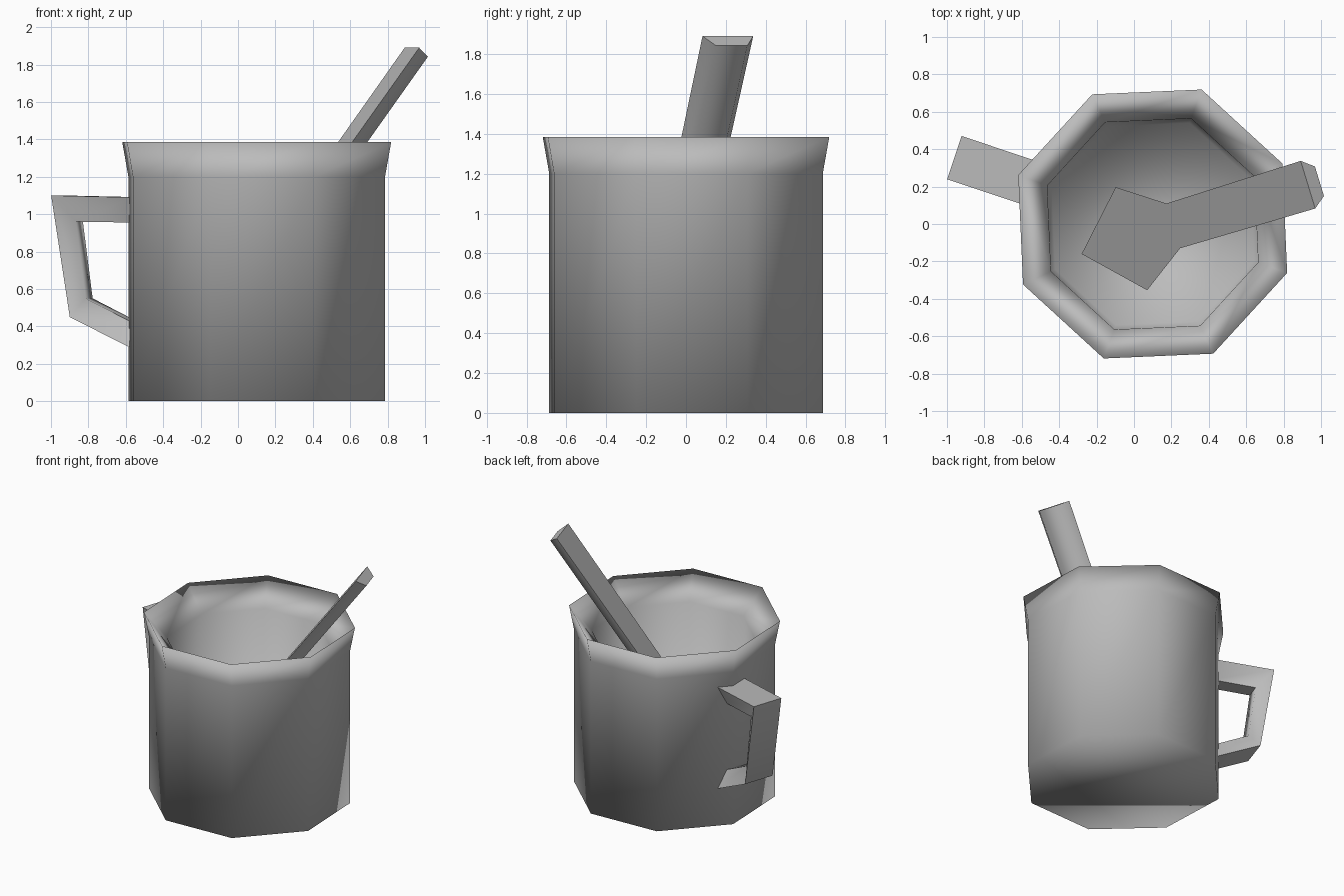
import bpy, bmesh
from math import cos, sin, radians
from mathutils import Vector

cube = bpy.data.objects.get("Cube")
if cube:
    bpy.data.objects.remove(cube, do_unlink=True)

grey = bpy.data.materials.new("plain grey")
grey.use_nodes = True
grey.diffuse_color = (0.5, 0.5, 0.5, 1)
grey.node_tree.nodes["Principled BSDF"].inputs["Base Color"].default_value = (0.5, 0.5, 0.5, 1)

CENTRE = Vector((0.1, 0, 0))


def finish(name, bm, smooth_angle):
    bmesh.ops.recalc_face_normals(bm, faces=bm.faces)
    mesh = bpy.data.meshes.new(name)
    bm.to_mesh(mesh)
    bm.free()
    mesh.materials.append(grey)
    obj = bpy.data.objects.new(name, mesh)
    bpy.context.collection.objects.link(obj)
    bpy.ops.object.select_all(action='DESELECT')
    obj.select_set(True)
    bpy.context.view_layer.objects.active = obj
    bpy.ops.object.shade_smooth_by_angle(angle=radians(smooth_angle))
    return obj


def loft(bm, rings):
    """Join equal rings of points with quads and cap both ends."""
    loops = [[bm.verts.new(p) for p in ring] for ring in rings]
    for a, b in zip(loops, loops[1:]):
        for i in range(len(a)):
            j = (i + 1) % len(a)
            bm.faces.new((a[i], a[j], b[j], b[i]))
    bm.faces.new(loops[0])
    bm.faces.new(loops[-1])


# Mug: eight-sided, with a flared lip and a hollow inside
profile = [(0.73, 0), (0.73, 1.2), (0.765, 1.385), (0.6, 1.2), (0.575, 0.12)]
angles = [radians(25 + 45 * i) for i in range(8)]
bm = bmesh.new()
loft(bm, [[CENTRE + Vector((r * cos(a), r * sin(a), z)) for a in angles] for r, z in profile])
finish("mug_body", bm, 180)

# Handle: wide outer face, narrow inner face, swept along a bent path
out = Vector((cos(radians(161.5)), sin(radians(161.5)), 0))
side = Vector((-out.y, out.x, 0))
outer = [(0.66, 1.09), (1.118, 1.1), (1.013, 0.45), (0.66, 0.28)]
inner = [(0.66, 0.955), (1.0, 0.96), (0.945, 0.55), (0.66, 0.41)]


def handle_point(rz, half_width):
    return CENTRE + out * rz[0] + side * half_width + Vector((0, 0, rz[1]))


bm = bmesh.new()
loft(bm, [[handle_point(o, -0.122), handle_point(o, 0.122),
           handle_point(i, 0.06), handle_point(i, -0.06)] for o, i in zip(outer, inner)])
finish("mug_handle", bm, 60)

# Spoon: flat outline leaning on the lip, narrowing to its underside
top_end = Vector((0.93, 0.21, 1.89))
tip = Vector((-0.28, -0.16, 0.18))
length = (top_end - tip).length
axis = (top_end - tip).normalized()
across = Vector((-axis.y, axis.x, 0)).normalized()
under = across.cross(axis)
if under.z > 0:
    under = -under
half = [(length, 0.133), (length * 0.405, 0.125), (length * 0.22, 0.288)]
outline = half + [(0, 0)] + [(u, -v) for u, v in reversed(half)]
bm = bmesh.new()
loft(bm, [[tip + axis * u + across * v * scale + under * depth for u, v in outline]
          for scale, depth in ((1, 0), (0.62, 0.08))])
finish("spoon", bm, 60)
